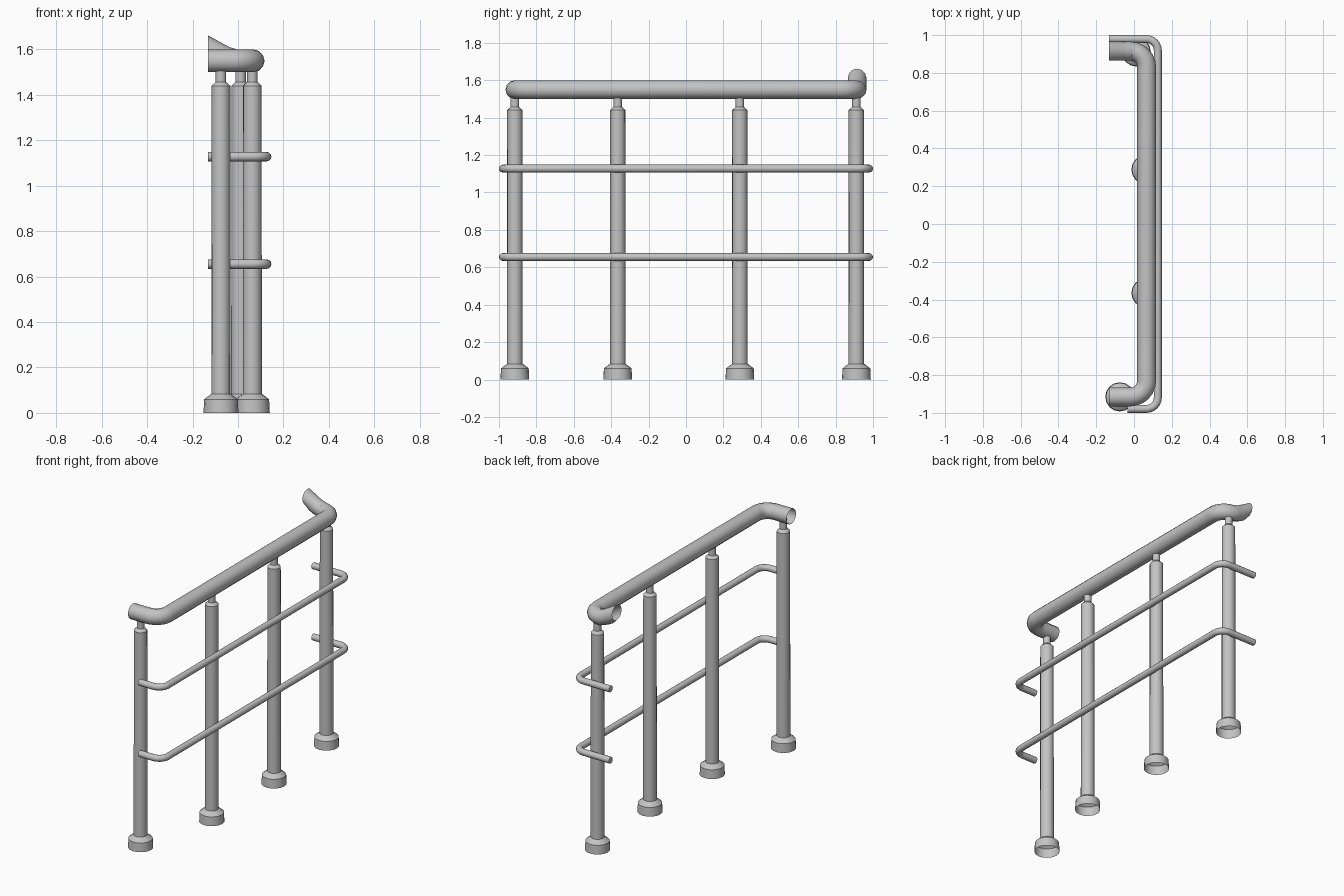
import bpy, bmesh
from math import sin, cos, pi, radians
from mathutils import Vector

cube = bpy.data.objects.get("Cube")
if cube:
    bpy.data.objects.remove(cube, do_unlink=True)

steel = bpy.data.materials.new("brushed grey steel")
steel.use_nodes = True
steel.diffuse_color = (0.55, 0.55, 0.55, 1)
steel.node_tree.nodes["Principled BSDF"].inputs["Base Color"].default_value = (0.55, 0.55, 0.55, 1)


def skin(name, rings, caps=False):
    """Join a list of vertex rings into a smooth tube."""
    bm = bmesh.new()
    loops = [[bm.verts.new(p) for p in ring] for ring in rings]
    n = len(loops[0])
    for a, b in zip(loops, loops[1:]):
        for i in range(n):
            j = (i + 1) % n
            bm.faces.new((a[i], a[j], b[j], b[i]))
    if caps:
        bm.faces.new(loops[0][::-1])
        bm.faces.new(loops[-1])
    bmesh.ops.recalc_face_normals(bm, faces=bm.faces[:])
    mesh = bpy.data.meshes.new(name)
    bm.to_mesh(mesh)
    bm.free()
    mesh.materials.append(steel)
    obj = bpy.data.objects.new(name, mesh)
    bpy.context.collection.objects.link(obj)
    bpy.ops.object.select_all(action='DESELECT')
    obj.select_set(True)
    bpy.context.view_layer.objects.active = obj
    bpy.ops.object.shade_smooth_by_angle(angle=radians(35))
    return obj


def lathe(name, x, y, profile, sides=16):
    return skin(name, [[(x + r * cos(2 * pi * i / sides), y + r * sin(2 * pi * i / sides), z)
                        for i in range(sides)] for r, z in profile])


def sweep(name, path, radius, sides, caps=False):
    """Sweep a circle along the path, with both ends cut square to x."""
    rings = []
    for k, p in enumerate(path):
        if k == 0:
            t = Vector((1, 0, 0))
        elif k == len(path) - 1:
            t = Vector((-1, 0, 0))
        else:
            t = ((p - path[k - 1]).normalized() + (path[k + 1] - p).normalized()).normalized()
        side = t.cross(Vector((0, 0, 1))).normalized()
        up = side.cross(t)
        rings.append([p + radius * (side * cos(2 * pi * i / sides) + up * sin(2 * pi * i / sides))
                      for i in range(sides)])
    return skin(name, rings, caps)


def u_path(x, y, z, bend, front_x, steps=6):
    """Front end, rounded front corner, long run, rounded back corner."""
    path = [Vector((front_x, -y, z))]
    for sign, start in ((-1, -pi / 2), (1, 0)):
        for s in range(steps + 1):
            a = start + s * pi / 2 / steps
            path.append(Vector((x - bend + bend * cos(a), sign * (y - bend) + bend * sin(a), z)))
    return path


# Posts: flared hollow foot, shaft and narrow neck
post_profile = [(0.077, 0), (0.074, 0.06), (0.042, 0.084), (0.041, 1.44),
                (0.023, 1.457), (0.023, 1.52)]
posts = {"front_post": (-0.075, -0.915), "middle_front_post": (0.063, -0.365),
         "middle_back_post": (0.063, 0.288), "back_post": (0.012, 0.911)}
for name, (x, y) in posts.items():
    lathe(name, x, y, post_profile)

# Handrail: open tube whose back end curves upward
rail = u_path(0.067, 0.915, 1.55, 0.085, -0.133)
for x, z in ((-0.03, 1.556), (-0.055, 1.563), (-0.08, 1.576), (-0.133, 1.612)):
    rail.append(Vector((x, 0.915, z)))
sweep("handrail", rail, 0.05, 12)

# Two thin rails below
for name, z in (("upper_rail", 1.128), ("lower_rail", 0.655)):
    path = u_path(0.126, 0.979, z, 0.06, -0.035)
    path.append(Vector((-0.133, 0.979, z)))
    sweep(name, path, 0.021, 12, caps=True)
